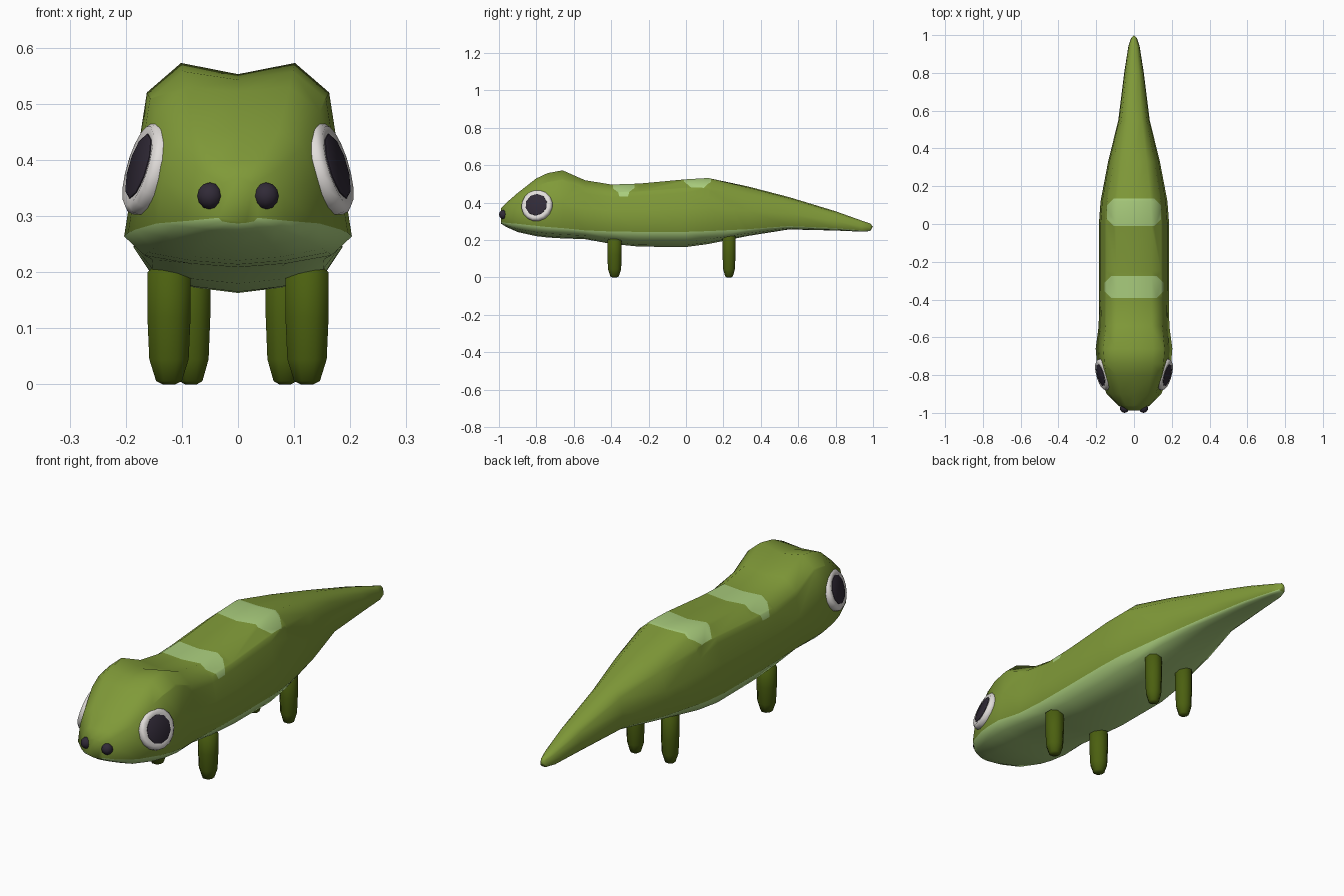
import bpy, bmesh, math
from mathutils import Vector, Matrix

if "Cube" in bpy.data.objects:
    bpy.data.objects.remove(bpy.data.objects["Cube"])


def material(name, rgb):
    m = bpy.data.materials.new(name)
    m.diffuse_color = (*rgb, 1)
    m.use_nodes = True
    m.node_tree.nodes["Principled BSDF"].inputs["Base Color"].default_value = m.diffuse_color
    return m


GREEN = material("skin_green", (0.216, 0.323, 0.04))
PALE = material("pale_green", (0.40, 0.61, 0.205))
DARK = material("leg_green", (0.07, 0.115, 0.005))
WHITE = material("eye_white", (0.75, 0.72, 0.70))
BLACK = material("pupil_dark", (0.03, 0.023, 0.038))


def finish(name, bm, mats, angle=50):
    bmesh.ops.recalc_face_normals(bm, faces=bm.faces)
    me = bpy.data.meshes.new(name)
    bm.to_mesh(me)
    bm.free()
    for m in mats:
        me.materials.append(m)
    ob = bpy.data.objects.new(name, me)
    bpy.context.collection.objects.link(ob)
    bpy.ops.object.select_all(action='DESELECT')
    ob.select_set(True)
    bpy.context.view_layer.objects.active = ob
    bpy.ops.object.shade_smooth_by_angle(angle=math.radians(angle))
    return ob


def bridge(bm, rings):
    """Skin consecutive closed rings; returns faces by band and column."""
    n = len(rings[0])
    return [[bm.faces.new((a[i], a[(i + 1) % n], b[(i + 1) % n], b[i])) for i in range(n)]
            for a, b in zip(rings, rings[1:])]


# Body stations: y, half width, bottom, belly line, top, centre dip, side fullness
STATIONS = [
    (-0.988, 0.035, 0.287, 0.297, 0.370, 0.000, 0.95),
    (-0.960, 0.085, 0.270, 0.292, 0.400, 0.000, 0.95),
    (-0.900, 0.145, 0.243, 0.287, 0.452, 0.002, 0.93),
    (-0.800, 0.183, 0.221, 0.276, 0.530, 0.008, 0.90),
    (-0.740, 0.196, 0.214, 0.270, 0.558, 0.015, 0.89),
    (-0.660, 0.203, 0.209, 0.264, 0.573, 0.020, 0.89),
    (-0.540, 0.187, 0.205, 0.252, 0.520, 0.012, 0.92),
    (-0.400, 0.185, 0.180, 0.246, 0.497, 0.006, 0.95),
    (-0.250, 0.186, 0.165, 0.244, 0.502, 0.008, 0.95),
    (0.000, 0.186, 0.163, 0.244, 0.525, 0.010, 0.95),
    (0.120, 0.177, 0.179, 0.248, 0.532, 0.004, 0.95),
    (0.330, 0.137, 0.222, 0.258, 0.482, -0.005, 0.95),
    (0.550, 0.083, 0.257, 0.275, 0.424, -0.006, 0.95),
    (0.800, 0.052, 0.251, 0.264, 0.348, -0.006, 0.95),
    (0.940, 0.030, 0.245, 0.252, 0.300, -0.004, 0.95),
    (0.985, 0.015, 0.248, 0.253, 0.286, -0.003, 0.95),
]


def section(y, w, bot, belly, top, dip, side):
    h, d = top - belly, belly - bot
    half = [(0.5 * w, top), (0.80 * w, top - 0.17 * h), (side * w, belly + 0.45 * h),
            (w, belly), (0.82 * w, belly - 0.62 * d), (0.42 * w, bot + 0.12 * d)]
    pts = [(0, top - dip)] + half + [(0, bot)] + [(-x, z) for x, z in reversed(half)]
    return [Vector((x, y, z)) for x, z in pts]


def clip_patch(bm, yc, hy, hx, corner):
    """Cut an eight-sided marking into the back and colour it."""
    faces = [f for f in bm.faces if f.calc_center_median().z > 0.3
             and abs(f.calc_center_median().y - yc) < 0.4]
    planes = [(1, 0, hx), (-1, 0, hx), (0, 1, hy), (0, -1, hy)]
    planes += [(sx, sy, hx + hy - corner) for sx in (-1, 1) for sy in (-1, 1)]
    for nx, ny, d in planes:
        no = Vector((nx, ny, 0))
        co = Vector((0, yc, 0)) + no * d / no.length_squared
        geom = list({v for f in faces for v in f.verts}) + \
            list({e for f in faces for e in f.edges}) + faces
        res = bmesh.ops.bisect_plane(bm, geom=geom, plane_co=co, plane_no=no, dist=1e-5)
        faces = [f for f in res["geom"] if isinstance(f, bmesh.types.BMFace)
                 and (f.calc_center_median() - co).dot(no) < 0]
    for f in faces:
        f.material_index = 1


# Body with pale belly and two back markings
bm = bmesh.new()
rings = [[bm.verts.new(p) for p in section(*s)] for s in STATIONS]
for band in bridge(bm, rings):
    for i in range(4, 10):
        band[i].material_index = 1
bm.faces.new(rings[0])
tip = bm.verts.new((0, 0.999, 0.272))
for i in range(len(rings[-1])):
    bm.faces.new((rings[-1][i], rings[-1][(i + 1) % len(rings[-1])], tip))
bmesh.ops.recalc_face_normals(bm, faces=bm.faces)
clip_patch(bm, -0.333, 0.058, 0.155, 0.035)
clip_patch(bm, 0.062, 0.073, 0.144, 0.038)
finish("body", bm, [GREEN, PALE], 60)


def lathe(name, profile, sides, mat, matrix, angle=50):
    """Turn (radius, height) points about z, cap both ends, then place."""
    bm = bmesh.new()
    rings = []
    for r, h in profile:
        rings.append([bm.verts.new((r * math.cos(t), r * math.sin(t), h))
                      for t in (2 * math.pi * (k + 0.5) / sides for k in range(sides))])
    bridge(bm, rings)
    bm.faces.new(rings[0])
    bm.faces.new(rings[-1])
    bm.transform(matrix)
    return finish(name, bm, [mat], angle)


for s, label in ((1, "left"), (-1, "right")):
    # Legs
    for part, x, y, r, top in (("front", 0.123, -0.382, 0.040, 0.22),
                               ("back", 0.084, 0.230, 0.036, 0.25)):
        lathe(f"{part}_leg_{label}",
              [(0.3 * r, 0), (0.62 * r, 0.006), (0.95 * r, 0.045), (r * 1.04, 0.12),
               (r * 1.04, top - 0.02), (0.4 * r, top)],
              8, DARK, Matrix.Translation((s * x, y, 0)))

    # Eyes: rounded white rim and dark pupil
    normal = Vector((s, -0.27, 0.30)).normalized()
    place = Matrix.Translation((s * 0.163, -0.797, 0.385)) @ \
        normal.to_track_quat('Z', 'Y').to_matrix().to_4x4()
    lathe(f"eye_white_{label}",
          [(0.078, -0.03), (0.086, -0.005), (0.084, 0.008), (0.074, 0.017), (0.058, 0.014)],
          16, WHITE, place, 60)
    lathe(f"pupil_{label}", [(0.060, 0.010), (0.060, 0.016), (0.054, 0.019)], 10, BLACK, place)

    # Nostrils
    bm = bmesh.new()
    bmesh.ops.create_uvsphere(bm, u_segments=10, v_segments=6, radius=0.024)
    bm.transform(Matrix.Translation((s * 0.05, -0.976, 0.336)))
    finish(f"nostril_{label}", bm, [BLACK], 60)
